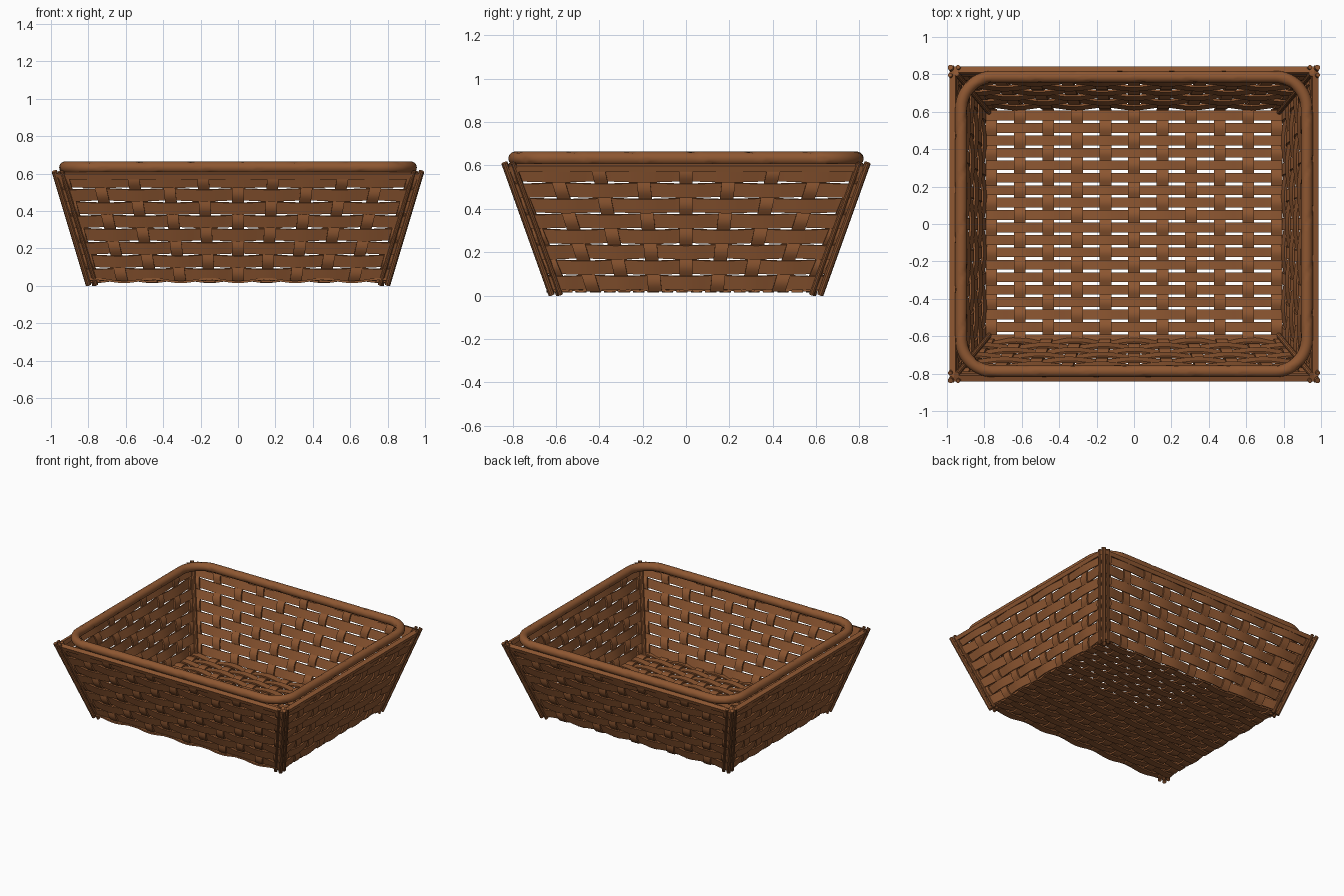
import bpy, bmesh, math
from mathutils import Vector

cube = bpy.data.objects.get("Cube")
if cube:
    bpy.data.objects.remove(cube)

wicker = bpy.data.materials.new("wicker brown")
wicker.use_nodes = True
COLOUR = (0.27, 0.095, 0.031, 1)
wicker.diffuse_color = COLOUR
wicker.node_tree.nodes["Principled BSDF"].inputs["Base Color"].default_value = COLOUR

TOP = 0.6       # wall height
AMP = 0.008     # weave depth
THICK = 0.012   # strip thickness
ROWS = 8


def finish(name, bm):
    bmesh.ops.recalc_face_normals(bm, faces=bm.faces)
    mesh = bpy.data.meshes.new(name)
    bm.to_mesh(mesh)
    bm.free()
    mesh.materials.append(wicker)
    mesh.shade_smooth()
    mesh.set_sharp_from_angle(angle=math.radians(35))
    obj = bpy.data.objects.new(name, mesh)
    bpy.context.collection.objects.link(obj)


def loft(bm, rings, closed=False):
    """Skin a list of vertex rings, capping the ends of an open one."""
    rings = [[bm.verts.new(p) for p in ring] for ring in rings]
    n = len(rings[0])
    pairs = list(zip(rings, rings[1:]))
    if closed:
        pairs.append((rings[-1], rings[0]))
    else:
        bm.faces.new(rings[0])
        bm.faces.new(rings[-1])
    for a, b in pairs:
        for i in range(n):
            j = (i + 1) % n
            bm.faces.new((a[i], a[j], b[j], b[i]))


def ribbon(bm, points, across, normal, width, thick=THICK):
    w, t = across * width / 2, normal * thick / 2
    loft(bm, [(p - w - t, p + w - t, p + w + t, p - w + t) for p in points])


def rod(bm, start, end, radius, sides=10):
    d = (end - start).normalized()
    u = d.orthogonal().normalized()
    v = d.cross(u)
    turn = [2 * math.pi * i / sides for i in range(sides)]
    loft(bm, [[p + (u * math.cos(a) + v * math.sin(a)) * radius for a in turn]
              for p in (start, end)])


def steps(lo, hi, n):
    return [lo + (hi - lo) * i / n for i in range(n + 1)]


def half_x(z):
    return 0.79 + 0.18 * z / TOP


def half_y(z):
    return 0.61 + 0.215 * z / TOP


def row_z(k):
    return 0.06 + 0.071 * k


def build_wall(name, along, out, dist, half, gap_low, gap_high, count, parity):
    """One sloping woven wall: level strips threaded through upright stakes."""
    lean = (dist(TOP) - dist(0)) / TOP
    slope = (Vector((0, 0, 1)) + out * lean).normalized()
    normal = (out - Vector((0, 0, lean))).normalized()

    def gap(z):
        return gap_low + (gap_high - gap_low) * z / TOP

    def place(u, z, off):
        return along * u + out * dist(z) + Vector((0, 0, z)) + normal * off

    bm = bmesh.new()
    for k in range(ROWS):
        z = row_z(k)
        end = half(z) + 0.005
        pts = [place(u, z, -AMP * math.cos(math.pi * (u / gap(z) + k + parity)))
               for u in steps(-end, end, count * 16)]
        ribbon(bm, pts, slope, normal, 0.066)
    finish(name + "_strips", bm)

    bm = bmesh.new()
    for j in range(-count, count + 1):
        pts = []
        for z in steps(0.02, 0.6, 56):
            k = (z - row_z(0)) / 0.071
            pts.append(place(j * gap(z), z, AMP * math.cos(math.pi * (j + k + parity))))
        ribbon(bm, pts, along, normal, 0.062)
    finish(name + "_stakes", bm)

    # Plain band closing the top edge
    bm = bmesh.new()
    end = half(0.59) - 0.005
    ribbon(bm, [place(-end, 0.589, 0), place(end, 0.589, 0)], slope, normal, 0.03, 0.034)
    finish(name + "_top_band", bm)


X, Y, Z = Vector((1, 0, 0)), Vector((0, 1, 0)), Vector((0, 0, 1))
for name, out in (("front", -Y), ("back", Y)):
    build_wall(name, X, out, half_y, half_x, 0.153, 0.188, 5, 0)
for name, out in (("left", X), ("right", -X)):
    build_wall(name, Y, out, half_x, half_y, 0.14, 0.204, 4, 1)

# Woven floor
FLOOR_Z, FLOOR_GAP, FLOOR_ROW, FLOOR_SHIFT = 0.028, 0.1525, 0.0665, 0.048
bm = bmesh.new()
for m in range(-10, 9):
    y = FLOOR_SHIFT + m * FLOOR_ROW
    pts = [Vector((x, y, FLOOR_Z - AMP * math.cos(math.pi * (x / FLOOR_GAP + m))))
           for x in steps(-0.79, 0.79, 80)]
    ribbon(bm, pts, Y, Z, 0.052)
finish("floor_strips", bm)

bm = bmesh.new()
for j in range(-5, 6):
    pts = []
    for y in steps(-0.615, 0.615, 110):
        m = (y - FLOOR_SHIFT) / FLOOR_ROW
        pts.append(Vector((j * FLOOR_GAP, y, FLOOR_Z + AMP * math.cos(math.pi * (j + m)))))
    ribbon(bm, pts, X, Z, 0.062)
finish("floor_stakes", bm)

# Corner posts: one outer rod with a thinner rod beside it on each wall
bm = bmesh.new()
for sx in (-1, 1):
    for sy in (-1, 1):
        def corner(z, dx, dy):
            return Vector((sx * (half_x(z) + dx), sy * (half_y(z) + dy), z))
        for dx, dy, r in ((0.008, 0.008, 0.015), (-0.032, 0.01, 0.012),
                          (0.01, -0.032, 0.012), (-0.025, -0.025, 0.014)):
            rod(bm, corner(0.004, dx, dy), corner(0.612, dx, dy), r)
finish("corner_posts", bm)

# Rounded rim, wrapped by a spiral band
RIM_X, RIM_Y, RIM_Z, RIM_R, BEND = 0.924, 0.787, 0.632, 0.032, 0.17
path = []
for q, (sx, sy) in enumerate(((1, 1), (-1, 1), (-1, -1), (1, -1))):
    centre = Vector((sx * (RIM_X - BEND), sy * (RIM_Y - BEND), RIM_Z))
    arc = []
    for a in steps(q * math.pi / 2, (q + 1) * math.pi / 2, 14):
        d = Vector((math.cos(a), math.sin(a), 0))
        arc.append((centre + d * BEND, d))
    path += arc
    # straight run to the next corner
    p, d = arc[-1]
    run = 2 * ((RIM_X if q % 2 == 0 else RIM_Y) - BEND)
    tangent = Z.cross(d)
    path += [(p + tangent * run * i / 60, d) for i in range(1, 60)]

SIDES = 24
WRAPS = 24
bm = bmesh.new()
rings, length = [], 0
total = sum((path[i][0] - path[i - 1][0]).length for i in range(len(path)))
for i, (p, d) in enumerate(path):
    if i:
        length += (p - path[i - 1][0]).length
    ring = []
    for s in range(SIDES):
        a = 2 * math.pi * s / SIDES
        phase = (a / (2 * math.pi) + WRAPS * length / total) % 1
        r = RIM_R - (0.004 if phase < 0.07 else 0)
        ring.append(p + (d * math.cos(a) + Z * math.sin(a)) * r)
    rings.append(ring)
loft(bm, rings, closed=True)
finish("rim", bm)
